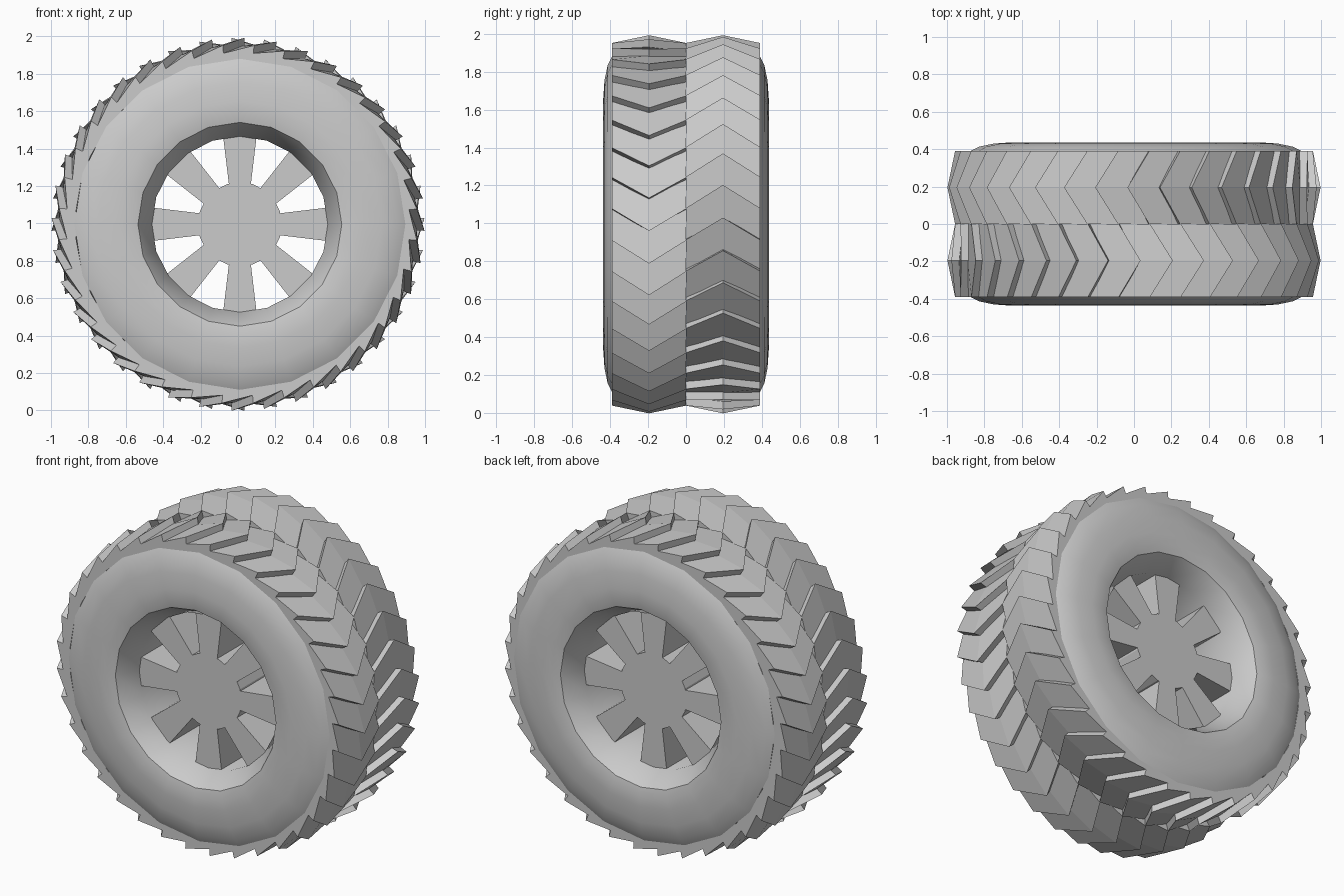
import bpy, bmesh, math
from mathutils import Matrix, Vector

cube = bpy.data.objects.get("Cube")
if cube:
    bpy.data.objects.remove(cube)

grey = bpy.data.materials.new("plain grey")
grey.use_nodes = True
COLOUR = (0.6, 0.6, 0.6, 1)
grey.diffuse_color = COLOUR
grey.node_tree.nodes["Principled BSDF"].inputs["Base Color"].default_value = COLOUR

AXLE = Vector((0.01, 0, 0.995))


def polar(r, a, y):
    return (r * math.cos(a), y, r * math.sin(a))


def finish(name, bm, smooth=None):
    bmesh.ops.recalc_face_normals(bm, faces=bm.faces)
    me = bpy.data.meshes.new(name)
    bm.to_mesh(me)
    bm.free()
    me.materials.append(grey)
    ob = bpy.data.objects.new(name, me)
    ob.location = AXLE
    bpy.context.collection.objects.link(ob)
    if smooth:
        bpy.ops.object.select_all(action='DESELECT')
        ob.select_set(True)
        bpy.context.view_layer.objects.active = ob
        bpy.ops.object.shade_smooth_by_angle(angle=math.radians(smooth))
    return ob


def loft(bm, rings, closed):
    """Skin equal loops of points; close them end to end or cap the ends."""
    loops = [[bm.verts.new(p) for p in ring] for ring in rings]
    pairs = list(zip(loops, loops[1:] + loops[:1]))
    for a, b in pairs if closed else pairs[:-1]:
        n = len(a)
        for i in range(n):
            j = (i + 1) % n
            bm.faces.new((a[i], a[j], b[j], b[i]))
    if not closed:
        bm.faces.new(loops[0])
        bm.faces.new(loops[-1])


# Tyre with its tapered wheel opening, revolved around the axle
half = [(0.47, 0.3), (0.545, 0.425), (0.6, 0.437), (0.66, 0.437),
        (0.76, 0.43), (0.84, 0.413), (0.885, 0.39)]
profile = half + [(r, -y) for r, y in reversed(half)]
SIDES = 20
bm = bmesh.new()
loft(bm, [[polar(r, math.tau * k / SIDES, y) for r, y in profile]
          for k in range(SIDES)], True)
finish("tyre", bm, 40)

# Hub
FACE = 0.3
bm = bmesh.new()
loft(bm, [[polar(0.225, math.tau * k / SIDES, y) for k in range(SIDES)]
          for y in (-FACE, FACE)], False)
finish("hub", bm)

# Eight flared spokes
bm = bmesh.new()
outline = [(0.1, -0.045), (0.475, -0.09), (0.475, 0.09), (0.1, 0.045)]
for k in range(8):
    turn = Matrix.Rotation(math.tau * k / 8, 3, 'Y')
    loft(bm, [[turn @ Vector((x, y, z)) for x, z in outline]
              for y in (-FACE, FACE)], False)
finish("spokes", bm)

# Two rows of chevron tread blocks, the rear row turned over
BLOCKS = 36
PITCH = math.tau / BLOCKS
for name, flip in (("front_tread", 1), ("rear_tread", -1)):
    bm = bmesh.new()
    for k in range(BLOCKS):
        tip = math.radians(-12) + k * PITCH
        rings = []
        for y, back, r in ((-0.39, 0.12, 0.96), (-0.195, 0, 0.998), (0, 0.12, 0.96)):
            a = tip + back
            b = a + PITCH * 1.1
            section = [(0.87, a), (r, a), (r - 0.045, b), (0.87, b)]
            rings.append([polar(q, flip * t, flip * y) for q, t in section])
        loft(bm, rings, False)
    finish(name, bm).location.x = 0
